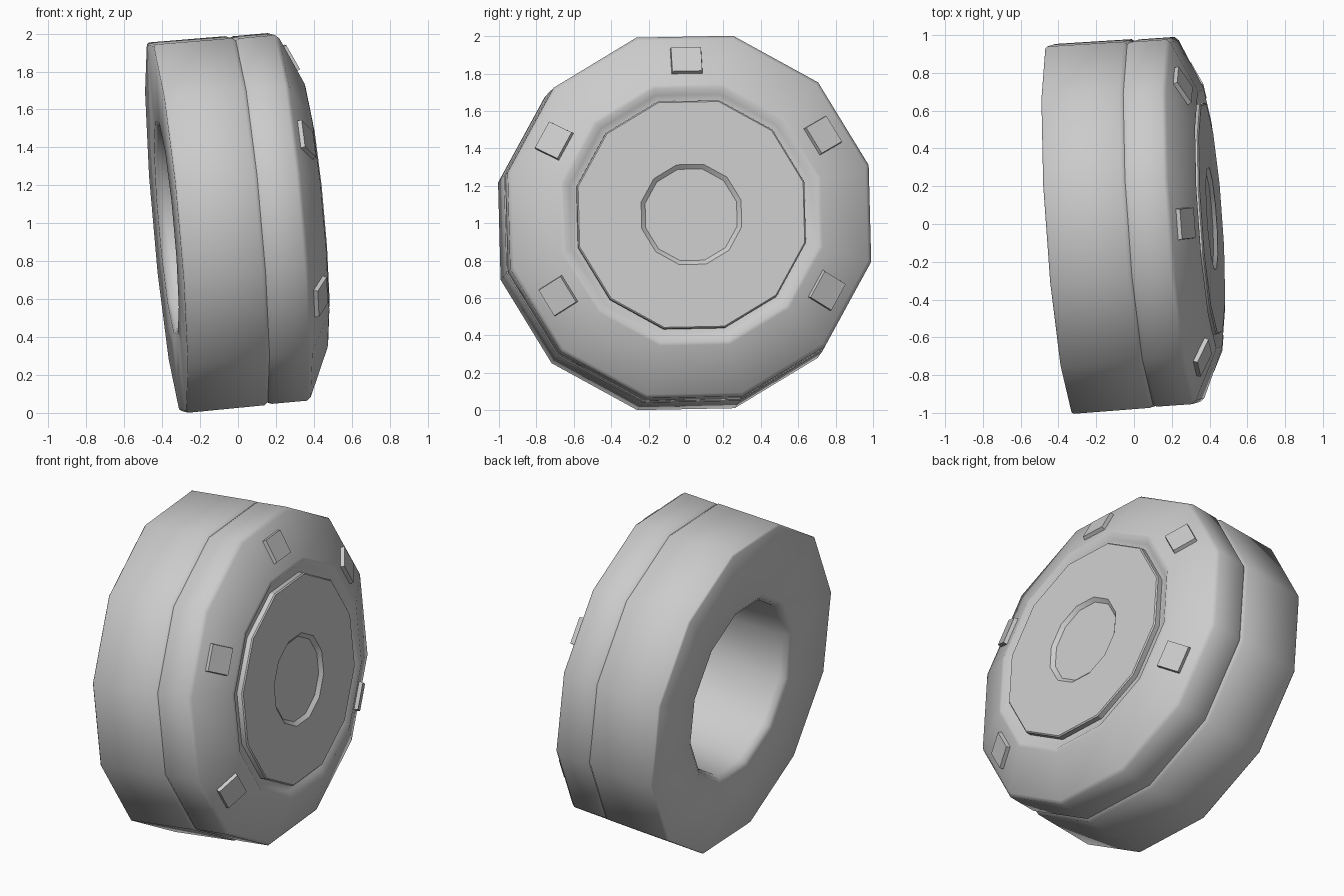
import bpy, bmesh, math
from mathutils import Matrix, Vector

cube = bpy.data.objects.get("Cube")
if cube:
    bpy.data.objects.remove(cube, do_unlink=True)

SIDES = 12
ROLL = math.radians(1.5)

# Tilted frame: local z runs along the hub axis, local x and y across it
axis = Vector((1, 0.07, 0.09)).normalized()
across = Vector((0, 1, 0))
across = (across - axis * across.dot(axis)).normalized()
up = axis.cross(across)
frame = Matrix((across, up, axis)).transposed().to_4x4()
frame = Matrix.Translation((0, 0, 1.01)) @ frame

grey = bpy.data.materials.new("plain_grey")
grey.use_nodes = True
grey.diffuse_color = (0.6, 0.6, 0.6, 1)
grey.node_tree.nodes["Principled BSDF"].inputs["Base Color"].default_value = (0.6, 0.6, 0.6, 1)


def finish(name, bm, angle):
    bmesh.ops.recalc_face_normals(bm, faces=bm.faces)
    mesh = bpy.data.meshes.new(name)
    bm.to_mesh(mesh)
    bm.free()
    mesh.materials.append(grey)
    obj = bpy.data.objects.new(name, mesh)
    bpy.context.collection.objects.link(obj)
    bpy.ops.object.select_all(action='DESELECT')
    obj.select_set(True)
    bpy.context.view_layer.objects.active = obj
    bpy.ops.object.shade_smooth_by_angle(angle=math.radians(angle))
    return obj


def lathe(name, profile, angle):
    """Sweep (apothem, height) points round the axis; both ends are capped."""
    bm = bmesh.new()
    rings = []
    for apothem, height in profile:
        radius = apothem / math.cos(math.pi / SIDES)
        ring = []
        for i in range(SIDES):
            a = ROLL + (i + 0.5) * 2 * math.pi / SIDES
            ring.append(bm.verts.new(frame @ Vector((radius * math.cos(a), radius * math.sin(a), height))))
        rings.append(ring)
    for low, high in zip(rings, rings[1:]):
        for i in range(SIDES):
            j = (i + 1) % SIDES
            bm.faces.new((low[i], low[j], high[j], high[i]))
    bm.faces.new(rings[0])
    bm.faces.new(rings[-1])
    return finish(name, bm, angle)


# Drum: rear bore, rear face, side with seam, sloped front, recess for the disc
lathe("drum", [
    (0.49, 0.12), (0.52, -0.33), (0.535, -0.365), (0.56, -0.38),
    (0.965, -0.38), (0.975, -0.37),
    (0.972, 0.035), (0.957, 0.055), (0.968, 0.075),
    (0.968, 0.262), (0.95, 0.284),
    (0.70, 0.40), (0.68, 0.405), (0.645, 0.38), (0.60, 0.375),
], 50)

# Front disc with a shallow round recess
lathe("front_disc", [
    (0.61, 0.35), (0.61, 0.408), (0.603, 0.415),
    (0.268, 0.415), (0.245, 0.395), (0.235, 0.395),
], 30)

# Raised square pads on the slope; the lowest position stays empty
slope = math.atan2(0.116, 0.25)
for k, place in enumerate(("left_upper", "top", "right_upper", "right_lower", "left_lower")):
    angle = ROLL + math.radians(30 + 60 * k) if k < 4 else ROLL - math.radians(30)
    pose = (frame @ Matrix.Rotation(angle, 4, 'Z')
            @ Matrix.Translation((0.83, 0, 0.343))
            @ Matrix.Rotation(slope, 4, 'Y'))
    bm = bmesh.new()
    bmesh.ops.create_cube(bm, size=1, matrix=Matrix.Diagonal((0.155, 0.17, 0.04, 1)))
    top = [v for v in bm.verts if v.co.z > 0]
    bmesh.ops.scale(bm, vec=(0.94, 0.94, 1), verts=top)
    bmesh.ops.transform(bm, matrix=pose, verts=bm.verts)
    finish("pad_" + place, bm, 30)
